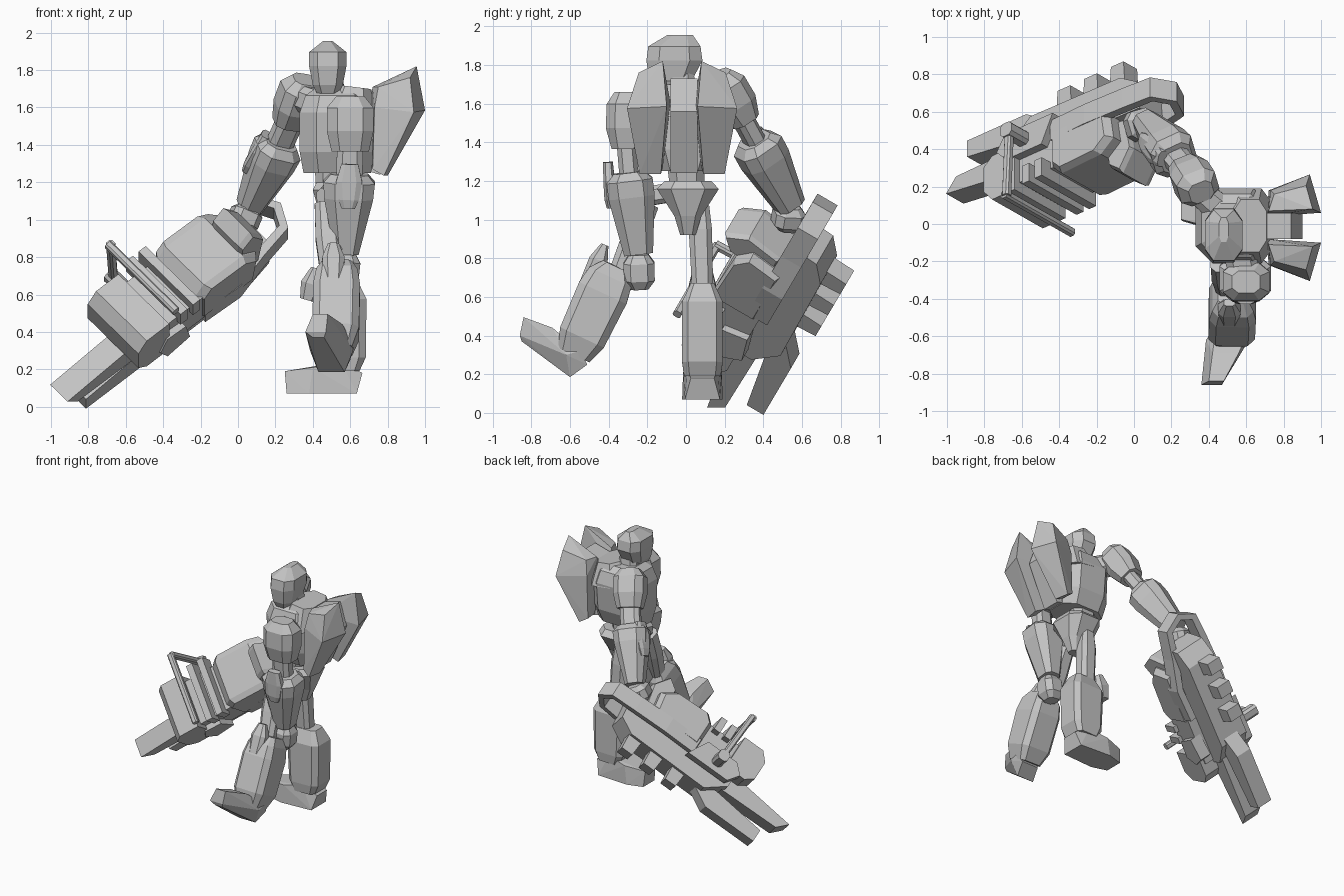
import bpy, bmesh, math
from mathutils import Vector

old = bpy.data.objects.get("Cube")
if old:
    bpy.data.objects.remove(old)

grey = bpy.data.materials.new("plain grey")
grey.use_nodes = True
grey.diffuse_color = (.55, .55, .55, 1)
grey.node_tree.nodes["Principled BSDF"].inputs["Base Color"].default_value = (.55, .55, .55, 1)

X, Y, Z = Vector((1, 0, 0)), Vector((0, 1, 0)), Vector((0, 0, 1))


def finish(name, bm):
    """Turn a bmesh into a flat shaded grey object."""
    bmesh.ops.recalc_face_normals(bm, faces=bm.faces)
    mesh = bpy.data.meshes.new(name)
    bm.to_mesh(mesh)
    bm.free()
    mesh.materials.append(grey)
    obj = bpy.data.objects.new(name, mesh)
    bpy.context.collection.objects.link(obj)
    return obj


def skin(bm, rings):
    """Bridge equal rings of points and cap both ends."""
    loops = [[bm.verts.new(p) for p in ring] for ring in rings]
    count = len(loops[0])
    for low, high in zip(loops, loops[1:]):
        for i in range(count):
            j = (i + 1) % count
            bm.faces.new((low[i], low[j], high[j], high[i]))
    bm.faces.new(loops[0][::-1])
    bm.faces.new(loops[-1])


def limb(name, start, end, sections, side=X, cut=.55):
    """Chamfered box loft; a section is (fraction, half side, half depth, side shift, depth shift)."""
    start, end = Vector(start), Vector(end)
    axis = (end - start).normalized()
    a = (side - axis * side.dot(axis)).normalized()
    b = axis.cross(a)
    corners = [(1, -cut), (1, cut), (cut, 1), (-cut, 1),
               (-1, cut), (-1, -cut), (-cut, -1), (cut, -1)]
    rings = []
    for f, w, d, *shift in sections:
        sa, sb = shift or (0, 0)
        mid = start.lerp(end, f) + a * sa + b * sb
        rings.append([mid + a * w * u + b * d * v for u, v in corners])
    bm = bmesh.new()
    skin(bm, rings)
    return finish(name, bm)


def hull(name, points):
    bm = bmesh.new()
    for p in points:
        bm.verts.new(p)
    bmesh.ops.convex_hull(bm, input=bm.verts)
    return finish(name, bm)


# Head, neck and torso
limb("head", (.48, -.06, 1.66), (.48, -.06, 1.955),
     [(0, .05, .06, 0, -.04), (.2, .08, .11, 0, -.02), (.55, .1, .145),
      (.8, .1, .135), (1, .025, .065, 0, .03)])
limb("neck", (.5, -.02, 1.58), (.49, -.03, 1.75), [(0, .09, .09), (1, .07, .07)])
limb("chest", (.53, -.01, 1.25), (.53, -.01, 1.7),
     [(0, .18, .13), (.25, .2, .18), (.72, .2, .2), (.92, .17, .17), (1, .12, .12)])
limb("collar", (.6, -.01, 1.55), (.62, -.01, 1.71), [(0, .15, .2), (1, .09, .14)])
limb("waist", (.5, .01, 1.08), (.51, 0, 1.3), [(0, .08, .08), (1, .1, .1)])
limb("pelvis", (.54, .01, .92), (.54, .01, 1.2),
     [(0, .06, .04), (.35, .1, .07), (.85, .14, .16), (1, .12, .12)])

# Back pack with two splayed pods
hull("pack_core", [(x, y, z) for x, z in ((.66, 1.27), (.76, 1.24), (.9, 1.56), (.84, 1.73), (.66, 1.68))
                   for y in (-.08, .06)])
for s, word in ((1, "right"), (-1, "left")):
    pod = [(.73, .1, 1.27), (.72, .2, 1.27), (.8, .11, 1.235), (.78, .22, 1.235),
           (.71, .06, 1.6), (.73, .2, 1.6), (1, .08, 1.585), (.94, .285, 1.575),
           (.72, .09, 1.71), (.75, .18, 1.71), (.955, .1, 1.82), (.92, .225, 1.76)]
    hull(word + "_pack_pod", [(x, s * y - .02, z) for x, y, z in pod])


# Arms share one build; the joints set the pose
def arm(word, shoulder, elbow, wrist, hand_end, side, plate_way, bulk):
    s, e, w, h = map(Vector, (shoulder, elbow, wrist, hand_end))
    limb(word + "_upper_arm", s, e,
         [(0, .6 * bulk, .06), (.2, bulk, .1), (.6, bulk, .105), (.95, .8 * bulk, .075)], side)
    low = e.lerp(w, .25)
    limb(word + "_elbow", s.lerp(e, .8), low, [(0, .07, .05), (1, .07, .05)], side)
    limb(word + "_forearm", e.lerp(w, .2), w,
         [(0, .8 * bulk, .08), (.1, 1.1 * bulk, .12), (.3, 1.05 * bulk, .12), (1, .065, .075)], side)
    limb(word + "_fist", w, h, [(0, .05, .05), (.25, .08, .08), (.75, .08, .08), (1, .05, .045)], side)
    out = Vector(plate_way).normalized()
    limb(word + "_arm_plate", e.lerp(w, .1) + out * .1, e.lerp(w, .55) + out * .115,
         [(0, .045, .025), (.4, .07, .03), (.8, .055, .03), (1, .035, .02)], out.cross(w - e))


arm("left", (.6, -.31, 1.66), (.6, -.31, 1.35), (.58, -.245, .82), (.56, -.24, .64), X, (0, -1, 0), .125)
arm("right", (.36, .17, 1.75), (.27, .305, 1.5), (.06, .54, 1.07), (.01, .52, .95),
    Vector((1, .3, 0)), (-1, .2, 0), .11)
limb("right_shoulder_joint", (.48, .06, 1.6), (.35, .17, 1.65), [(0, .08, .08), (1, .07, .07)], Z)
limb("left_shoulder_joint", (.55, -.1, 1.55), (.6, -.3, 1.53), [(0, .09, .09), (1, .08, .08)], Z)

# Left leg, stepping forward
limb("left_thigh", (.47, -.2, 1.08), (.5, -.34, .72), [(0, .06, .06), (.5, .07, .065), (1, .06, .06)])
limb("left_hip", (.5, -.02, 1.15), (.47, -.2, 1.12), [(0, .05, .05), (1, .05, .05)], Z)
limb("left_shin", (.53, -.365, .76), (.52, -.58, .3),
     [(0, .08, .07), (.12, .11, .12), (.3, .125, .135), (.8, .125, .125), (1, .09, .09)], cut=.7)
limb("left_knee_pad", (.51, -.42, .87), (.51, -.5, .67), [(0, .03, .02), (.4, .06, .05), (1, .05, .05)])
hull("left_foot", [(x + s * w, y, z) for s in (1, -1) for x, w, y, z in
                   ((.53, .07, -.51, .25), (.5, .07, -.6, .185), (.5, .115, -.62, .3), (.53, .09, -.55, .32),
                    (.49, .07, -.69, .44), (.415, .055, -.86, .4), (.43, .03, -.85, .37),
                    (.44, .04, -.84, .495))])

# Right leg, standing
limb("right_thigh", (.5, .07, 1.07), (.52, .085, .66), [(0, .05, .05), (.3, .065, .06), (1, .06, .055)])
limb("right_shin", (.55, .085, .67), (.56, .085, .19),
     [(0, .09, .06), (.2, .135, .105), (.85, .125, .105), (1, .09, .095)], cut=.7)
limb("right_knee_pad", (.42, .085, .74), (.37, .085, .57), [(0, .05, .03), (.5, .07, .06), (1, .05, .04)], Y)
limb("right_ankle", (.56, .085, .24), (.55, .085, .12), [(0, .07, .06), (1, .09, .08)])
hull("right_foot", [(x, .085 + s * w, z) for s in (1, -1) for x, w, z in
                    ((.26, .07, .07), (.25, .06, .19), (.38, .105, .07), (.4, .1, .21), (.55, .08, .24),
                     (.635, .09, .07), (.665, .06, .18))])

# Weapon frame: along the barrel, up through the body, across the width
ORIGIN = Vector((-.2, .5, .65))
ALONG = Vector((-.75, -.337, -.57)).normalized()
UP = Vector((0, -.86, .5)).normalized()
ACROSS = ALONG.cross(UP).normalized()


def gun(s, t, r):
    return ORIGIN + ALONG * s + UP * t + ACROSS * r


def block(name, profile, r0, r1, chamfer=0):
    """Side profile drawn along and up, pushed across, with narrowed outer faces."""
    n = len(profile)
    ms, mt = (sum(p[i] for p in profile) / n for i in (0, 1))
    bm = bmesh.new()
    rings = []
    for r, k in ((r0, 1 - chamfer), (r0 + chamfer * .3, 1), (r1 - chamfer * .3, 1), (r1, 1 - chamfer)):
        rings.append([gun(ms + (s - ms) * k, mt + (t - mt) * k, r) for s, t in profile])
    skin(bm, rings if chamfer else [rings[0], rings[-1]])
    return finish(name, bm)


def rod(name, a, b, size=.022):
    return limb(name, gun(*a), gun(*b), [(0, size, size), (1, size, size)], ALONG)


# Weapon spine, prongs and body
block("weapon_spine", [(-.4, -.09), (-.28, -.16), (.36, -.17), (.5, -.05), (.5, .06), (-.42, .08)], -.1, .13)
block("upper_prong", [(.35, -.07), (.95, -.06), (1.02, .02), (.6, .07), (.35, .07)], -.08, .06)
block("lower_prong", [(.3, -.16), (.45, -.25), (.87, -.25), (.87, -.15), (.45, -.1)], -.06, .06)
block("weapon_body", [(-.24, .03), (-.27, .22), (-.18, .29), (.1, .3), (.16, .24), (.16, .03)], -.18, .21, .14)
block("weapon_mid", [(.1, .02), (.1, .24), (.48, .24), (.48, .02)], -.17, .17)
block("weapon_muzzle", [(.4, .03), (.4, .3), (.56, .3), (.62, .23), (.62, .08), (.56, .03)], -.2, .21)
block("weapon_rear_block", [(-.3, .08), (-.34, .28), (-.26, .4), (-.18, .34), (-.15, .08)], -.13, .11, .1)
for i in range(2):
    s = .18 + i * .09
    block(f"body_ridge_{i + 1}", [(s, .2), (s, .31), (s + .05, .31), (s + .05, .2)], -.2, .24)
for i in range(3):
    s = -.24 + i * .19
    block(f"spine_stud_{i + 1}", [(s - .05, -.13), (s - .04, -.275), (s + .05, -.275), (s + .06, -.13)], -.01, .1)

# Side plates, handle rods and curved rear guard
block("outer_side_plate", [(.12, -.06), (.2, .1), (.45, .1), (.52, .03), (.46, -.06)], .15, .22)
block("inner_side_plate", [(.26, .02), (.29, .16), (.42, .17), (.47, .08), (.42, -.01)], -.21, -.12)
rod("handle_bar", (.36, .4, -.21), (.36, .4, .34))
rod("handle_post", (.35, .41, .33), (.33, .0, .33))
rod("handle_mount", (.33, .02, .15), (.33, .02, .36), .04)

path = [(.12, -.15), (-.12, -.16), (-.34, -.1), (-.54, -.06), (-.6, .06),
        (-.54, .17), (-.36, .18), (-.1, .19), (.15, .18)]
bm = bmesh.new()
rings = []
for i, (s, r) in enumerate(path):
    before, after = path[max(i - 1, 0)], path[min(i + 1, len(path) - 1)]
    ds, dr = after[0] - before[0], after[1] - before[1]
    size = math.hypot(ds, dr)
    ns, nr = -dr / size * .025, ds / size * .025
    rings.append([gun(s + k * ns, t, r + k * nr) for k, t in ((1, -.03), (1, .09), (-1, .09), (-1, -.03))])
skin(bm, rings)
finish("rear_guard", bm)
